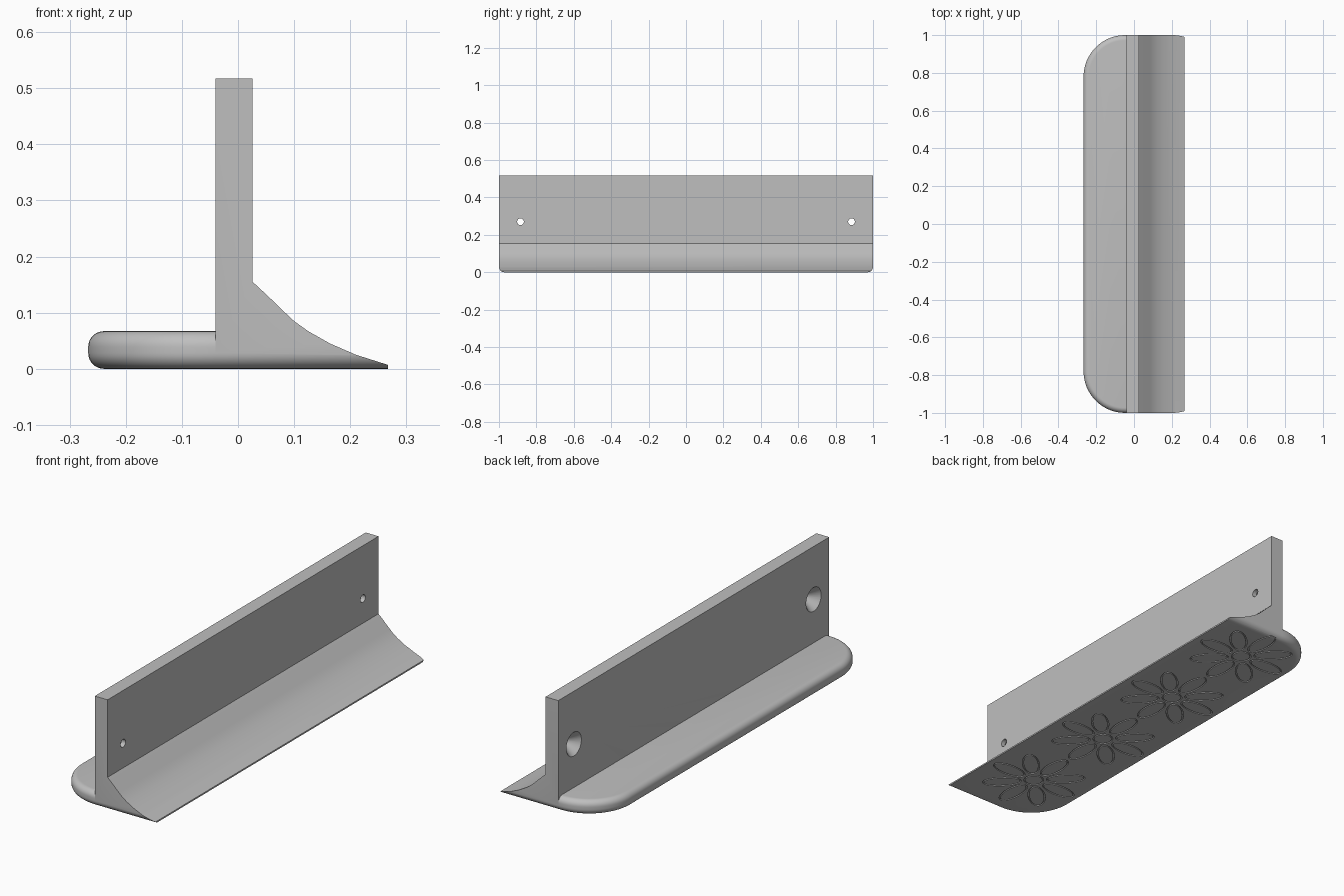
import bpy, bmesh
from math import sin, cos, pi, tau

if "Cube" in bpy.data.objects:
    bpy.data.objects.remove(bpy.data.objects["Cube"])

WALL_X = -0.04      # back face of the wall
LIP_X = -0.267      # outer edge of the rounded lip
LIP_H = 0.067
FILLET = 0.028
CORNER = 0.22       # plan radius of the lip corners
STEPS = 8

grey = bpy.data.materials.new("plain grey")
grey.use_nodes = True
grey.diffuse_color = (0.52, 0.52, 0.52, 1)
grey.node_tree.nodes["Principled BSDF"].inputs["Base Color"].default_value = grey.diffuse_color


def loft(bm, loops, closed=False):
    """Skin matching point loops, either capped or joined into a ring."""
    rows = [[bm.verts.new(p) for p in loop] for loop in loops]
    n = len(rows[0])
    pairs = list(zip(rows, rows[1:]))
    if closed:
        pairs.append((rows[-1], rows[0]))
    else:
        bm.faces.new(rows[0][::-1])
        bm.faces.new(rows[-1])
    for a, b in pairs:
        for i in range(n):
            j = (i + 1) % n
            bm.faces.new((a[i], a[j], b[j], b[i]))


def finish(bm, name):
    bmesh.ops.recalc_face_normals(bm, faces=bm.faces[:])
    mesh = bpy.data.meshes.new(name)
    bm.to_mesh(mesh)
    bm.free()
    mesh.materials.append(grey)
    obj = bpy.data.objects.new(name, mesh)
    bpy.context.collection.objects.link(obj)
    return obj


def activate(obj):
    bpy.ops.object.select_all(action='DESELECT')
    obj.select_set(True)
    bpy.context.view_layer.objects.active = obj


def boolean(obj, cutter, operation):
    activate(obj)
    mod = obj.modifiers.new(operation.lower(), 'BOOLEAN')
    mod.operation, mod.solver, mod.object = operation, 'EXACT', cutter
    bpy.ops.object.modifier_apply(modifier=mod.name)


# Wall with the concave flare, overlong so the end shape can trim it
curve = [(0.026, 0.155), (0.054, 0.129), (0.085, 0.099), (0.1, 0.085), (0.125, 0.067),
         (0.164, 0.045), (0.21, 0.025), (0.267, 0.007)]
profile = [(WALL_X, -0.05), (WALL_X, 0.517), (0.026, 0.517)] + curve + [(0.267, -0.05)]
bm = bmesh.new()
loft(bm, [[(x, y, z) for x, z in profile] for y in (-1.1, 1.1)])
wall = finish(bm, "wall_and_flare")

# End shape: rounds the bottom edge at both ends
right = [(1 - FILLET + FILLET * sin(a), FILLET - FILLET * cos(a))
         for a in (pi / 2 * i / STEPS for i in range(STEPS + 1))] + [(1, 0.7)]
outline = right + [(-y, z) for y, z in reversed(right)]
bm = bmesh.new()
loft(bm, [[(x, y, z) for y, z in outline] for x in (-0.4, 0.4)])
end_shape = finish(bm, "end_shape_cutter")
boolean(wall, end_shape, 'INTERSECT')

# Rounded lip behind the wall, stacked from inset outlines


def lip_outline(inset, z):
    cx, cy, r = LIP_X + CORNER, 1 - CORNER, CORNER - inset
    arc = [(cx - r * sin(a), cy + r * cos(a))
           for a in (pi / 2 * i / 16 for i in range(17))]
    half = [(WALL_X, 1 - inset)] + arc
    return [(x, y, z) for x, y in half + [(x, -y) for x, y in reversed(half)]]


quarter = [(FILLET * (1 - sin(a)), FILLET * (1 - cos(a)))
           for a in (pi / 2 * i / STEPS for i in range(STEPS + 1))]
layers = quarter + [(d, LIP_H - z) for d, z in reversed(quarter)]
bm = bmesh.new()
loft(bm, [lip_outline(d, z) for d, z in layers])
lip = finish(bm, "base_lip")

# Countersunk screw holes near both ends
bm = bmesh.new()
for y in (-0.885, 0.885):
    loft(bm, [[(x, y + r * cos(tau * i / 32), 0.27 + r * sin(tau * i / 32)) for i in range(32)]
              for x, r in ((-0.05, 0.064), (0.005, 0.018), (0.05, 0.018))])
holes = finish(bm, "screw_hole_cutter")
boolean(wall, holes, 'DIFFERENCE')

# Flower outlines engraved in the underside


def groove(bm, cx, cy, turn, offset, length, width, half=0.003):
    def ring(grow, z):
        pts = []
        for i in range(32):
            u = offset + (length + grow) * cos(tau * i / 32)
            v = (width + grow) * sin(tau * i / 32)
            pts.append((cx + u * cos(turn) - v * sin(turn), cy + u * sin(turn) + v * cos(turn), z))
        return pts
    loft(bm, [ring(half, -0.01), ring(half, 0.005), ring(-half, 0.005), ring(-half, -0.01)], closed=True)


bm = bmesh.new()
for k in range(4):
    y = -0.70 + 0.487 * k
    groove(bm, 0.005, y, 0, 0, 0.042, 0.042)
    for p in range(8):
        groove(bm, 0.005, y, p * pi / 4, 0.145, 0.085, 0.036)
flowers = finish(bm, "flower_cutter")
for part in (wall, lip):
    boolean(part, flowers, 'DIFFERENCE')

# Remove the cutters and smooth the curved faces
for cutter in (end_shape, holes, flowers):
    bpy.data.objects.remove(cutter)
for part in (wall, lip):
    activate(part)
    bpy.ops.object.shade_smooth_by_angle(angle=pi / 6)
